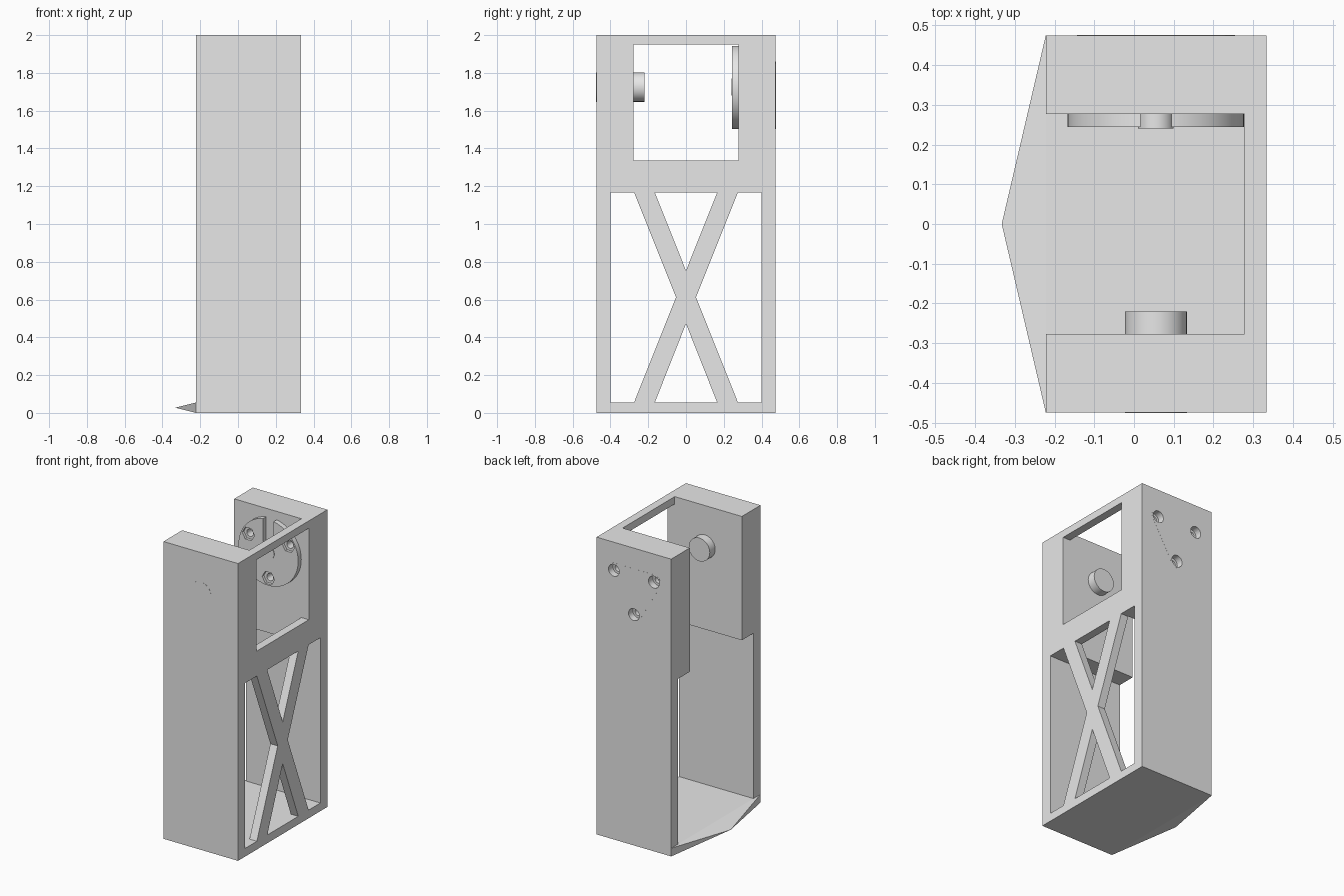
import bpy, bmesh
from math import cos, sin, pi, radians
from mathutils import Vector

cube = bpy.data.objects.get("Cube")
if cube:
    bpy.data.objects.remove(cube)

grey = bpy.data.materials.new("plain_grey")
grey.use_nodes = True
grey.diffuse_color = (0.8, 0.8, 0.8, 1)
grey.node_tree.nodes["Principled BSDF"].inputs["Base Color"].default_value = (0.8, 0.8, 0.8, 1)


def make(name, bm):
    bmesh.ops.recalc_face_normals(bm, faces=bm.faces)
    mesh = bpy.data.meshes.new(name)
    bm.to_mesh(mesh)
    bm.free()
    mesh.materials.append(grey)
    ob = bpy.data.objects.new(name, mesh)
    bpy.context.collection.objects.link(ob)
    return ob


def prism(name, points, axis, a, b):
    """Extrude a 2D outline from a to b: (y, z) along x, or (x, z) along y."""
    place = (lambda p: (a, p[0], p[1])) if axis == "x" else (lambda p: (p[0], a, p[1]))
    bm = bmesh.new()
    face = bm.faces.new([bm.verts.new(place(p)) for p in points])
    ext = bmesh.ops.extrude_face_region(bm, geom=[face])
    shift = Vector((b - a, 0, 0) if axis == "x" else (0, b - a, 0))
    bmesh.ops.translate(bm, vec=shift, verts=[v for v in ext["geom"] if isinstance(v, bmesh.types.BMVert)])
    return make(name, bm)


def hull(name, points):
    bm = bmesh.new()
    for p in points:
        bm.verts.new(p)
    bmesh.ops.convex_hull(bm, input=bm.verts)
    bmesh.ops.dissolve_limit(bm, angle_limit=0.01, verts=bm.verts, edges=bm.edges)
    return make(name, bm)


def rect(u0, u1, v0, v1):
    return [(u0, v0), (u1, v0), (u1, v1), (u0, v1)]


def ring(c, r, n=48):
    return [(c[0] + r * cos(2 * pi * i / n), c[1] + r * sin(2 * pi * i / n)) for i in range(n)]


def combine(target, tool, operation="DIFFERENCE", keep=False):
    mod = target.modifiers.new("bool", "BOOLEAN")
    mod.operation, mod.solver, mod.object = operation, "EXACT", tool
    bpy.context.view_layer.objects.active = target
    bpy.ops.object.modifier_apply(modifier=mod.name)
    if not keep:
        bpy.data.objects.remove(tool)


LEFT, RIGHT, HALF = -0.222, 0.333, 0.475   # outer box
INNER, THIN, THICK = 0.278, 0.4, 0.277     # inner faces
FLOOR, LEDGE = 0.055, 1.167
PIVOT = (0.055, 1.725)

# Housing: outer block hollowed by a narrow upper and a wide lower bay
frame = prism("bracket_frame", rect(-HALF, HALF, 0, 2), "x", LEFT, RIGHT)
combine(frame, prism("upper_bay", rect(-THICK, THICK, 1, 3), "x", -1, INNER))
combine(frame, prism("lower_bay", rect(-THIN, THIN, FLOOR, LEDGE), "x", -1, INNER))

# Windows that leave a square opening above and an X brace below
brace_side = [(THIN, FLOOR), (THIN, LEDGE), (0.275, LEDGE), (0.053, 0.612), (0.275, FLOOR)]
windows = [
    rect(-THICK, THICK, 1.335, 1.95),
    brace_side,
    [(-y, z) for y, z in brace_side],
    [(-0.165, LEDGE), (0.165, LEDGE), (0, 0.753)],
    [(-0.165, FLOOR), (0.165, FLOOR), (0, 0.472)],
]
for outline in windows:
    combine(frame, prism("window", outline, "x", 0.2, 0.5))

# Pointed lip on the open edge of the floor
lip = [(LEFT, y, z) for y in (-HALF, HALF) for z in (0, FLOOR)] + [(-0.333, 0, FLOOR / 2)]
combine(frame, hull("floor_lip", lip), "UNION")

# Round pivot peg through the front wall
peg = prism("pivot_peg", ring(PIVOT, 0.078), "y", -HALF - 0.0005, -0.22)

# Slotted mounting disc with its centre hub
disc = prism("mounting_disc", ring(PIVOT, 0.222, 96), "y", 0.244, THICK)
combine(disc, prism("slot", rect(0.016, 0.094, PIVOT[1], 2), "y", 0.2, 0.3))
hub = prism("disc_hub", ring(PIVOT, 0.045), "y", 0.24, THICK)

# Rounded triangular insert, flush with the rear wall
bolts = [(PIVOT[0] + 0.172 * cos(radians(a)), PIVOT[1] + 0.172 * sin(radians(a))) for a in (30, 150, 270)]
corners = [(x, y, z) for b in bolts for x, z in ring(b, 0.05) for y in (0.4, HALF + 0.0005)]
combine(frame, hull("rear_insert", corners), "UNION")

# Bolt holes: hexagonal pocket inside, round counterbore outside
for b in bolts:
    for outline, y0, y1 in ((ring(b, 0.024, 32), 0.2, 0.6),
                            (ring(b, 0.046, 6), 0.2, 0.262),
                            (ring(b, 0.04, 32), 0.43, 0.6)):
        cutter = prism("bolt_cutter", outline, "y", y0, y1)
        combine(disc, cutter, keep=True)
        combine(frame, cutter)

# Smooth the round sides and keep the edges crisp
for ob in (frame, peg, disc, hub):
    bpy.ops.object.select_all(action="DESELECT")
    ob.select_set(True)
    bpy.context.view_layer.objects.active = ob
    bpy.ops.object.shade_smooth_by_angle(angle=radians(12))
